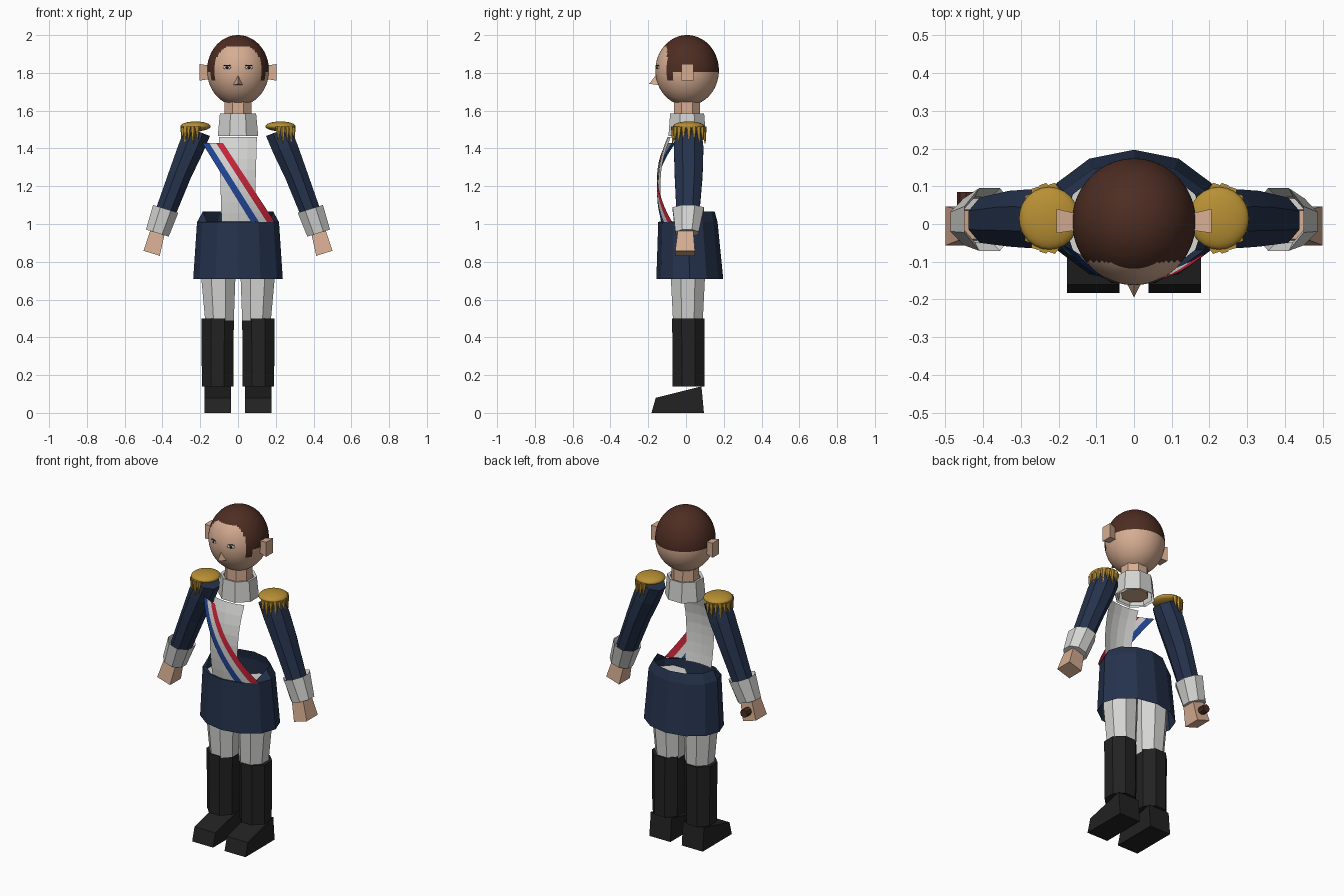
import bpy, bmesh, math
from math import sin, cos, pi
from mathutils import Vector

cube = bpy.data.objects.get("Cube")
if cube:
    bpy.data.objects.remove(cube, do_unlink=True)


def material(name, rgb):
    m = bpy.data.materials.new(name)
    m.use_nodes = True
    col = (*rgb, 1)
    m.diffuse_color = col
    m.node_tree.nodes["Principled BSDF"].inputs["Base Color"].default_value = col
    return m


SKIN = material("skin", (0.68, 0.42, 0.29))
HAIR = material("dark brown", (0.075, 0.026, 0.016))
NAVY = material("navy", (0.019, 0.033, 0.075))
WHITE = material("off white", (0.66, 0.66, 0.65))
BLACK = material("black", (0.016, 0.016, 0.016))
GOLD = material("gold", (0.48, 0.28, 0.035))
RED = material("red", (0.58, 0.018, 0.04))
BLUE = material("blue", (0.015, 0.06, 0.30))


def finish(bm, name, mats, smooth=False, fix=True):
    if fix:
        bmesh.ops.recalc_face_normals(bm, faces=bm.faces)
    mesh = bpy.data.meshes.new(name)
    bm.to_mesh(mesh)
    bm.free()
    for m in mats:
        mesh.materials.append(m)
    for p in mesh.polygons:
        p.use_smooth = smooth
    obj = bpy.data.objects.new(name, mesh)
    bpy.context.collection.objects.link(obj)
    return obj


def loft(name, mat, rings, n=8, side=1, tilt=0, phase=0.5, caps=(True, True)):
    """Skin rings (x, y, z, rx, ry); tilt turns the ring planes about y."""
    bm = bmesh.new()
    grow = 1 / cos(pi / n) if phase else 1
    loops = []
    for x, y, z, rx, ry in rings:
        loop = []
        for i in range(n):
            a = (i + phase) * 2 * pi / n
            u, v = grow * rx * cos(a), grow * ry * sin(a)
            loop.append(bm.verts.new((side * (x + u * cos(tilt)), y + v, z + u * sin(tilt))))
        loops.append(loop)
    for a, b in zip(loops, loops[1:]):
        for i in range(n):
            j = (i + 1) % n
            bm.faces.new((a[i], a[j], b[j], b[i]))
    if caps[0]:
        bm.faces.new(loops[0])
    if caps[1]:
        bm.faces.new(loops[-1])
    return finish(bm, name, [mat])


def ball(name, mats, centre, size, segs=24, rings=16, turn=0):
    bm = bmesh.new()
    bmesh.ops.create_uvsphere(bm, u_segments=segs, v_segments=rings, radius=1)
    bmesh.ops.scale(bm, vec=size, verts=bm.verts)
    obj = finish(bm, name, mats, smooth=True)
    obj.location = centre
    obj.rotation_euler.z = turn
    return obj


def sheet(name, mats, nu, nv, point):
    """Open surface; material index follows the column across u."""
    bm = bmesh.new()
    g = [[bm.verts.new(point(i / nu, j / nv)) for i in range(nu + 1)] for j in range(nv + 1)]
    for j in range(nv):
        for i in range(nu):
            f = bm.faces.new((g[j][i], g[j][i + 1], g[j + 1][i + 1], g[j + 1][i]))
            f.material_index = i % len(mats)
    return finish(bm, name, mats, fix=False)


# Head with painted hair: crown, back and sideburns
head_c = Vector((0, 0.006, 1.813))
head = ball("head", [SKIN, HAIR], head_c, (0.164, 0.168, 0.187), 80, 64)
for p in head.data.polygons:
    c = p.center + head_c
    crown = c.z > 1.936
    back = c.z > 1.808 and c.y > -0.095
    sideburn = c.z > 1.755 and -0.1 < c.y < -0.07
    p.material_index = int(crown or back or sideburn)

# Nose
bm = bmesh.new()
tip, top, l, r = [bm.verts.new(p) for p in
                  ((0, -0.195, 1.742), (0, -0.15, 1.80), (0.028, -0.14, 1.735), (-0.028, -0.14, 1.735))]
for f in ((tip, top, l), (tip, r, top), (tip, l, r), (top, r, l)):
    bm.faces.new(f)
finish(bm, "nose", [SKIN])

# Neck and collar
loft("neck", SKIN, [(0, 0.005, 1.48, 0.072, 0.07), (0, 0.005, 1.67, 0.072, 0.068)])
loft("collar", WHITE, [(0, 0.006, 1.465, 0.107, 0.099), (0, 0.006, 1.585, 0.096, 0.09),
                       (0, 0.006, 1.582, 0.08, 0.076), (0, 0.006, 1.47, 0.095, 0.088)],
     caps=(False, False))


# Curved chest shared by the shirt front and the sash
def chest_y(x, z):
    k = 0.9 if z > 1.22 else 0.4
    return -0.15 + k * (z - 1.22) ** 2 + 1.7 * x * x


def shirt_point(u, v):
    z = 1.0 + 0.46 * v
    x = (2 * u - 1) * (0.087 + 0.013 * v)
    return x, chest_y(x, z), z


def sash_point(u, v):
    z = 1.01 + 0.42 * v
    x = (0.07 - 0.26 * v) + u * (0.125 - 0.015 * v)
    return x, chest_y(x, z) - 0.005, z


sheet("shirt_front", [WHITE], 4, 8, shirt_point)
sheet("sash", [BLUE, WHITE, RED], 3, 16, sash_point)

# Coat skirt, with a raised lip at the back of the waist
coat = loft("coat_skirt", NAVY, [(0, 0.02, 0.71, 0.237, 0.177), (0, 0.01, 1.01, 0.217, 0.157),
                                 (0, 0.005, 1.065, 0.187, 0.147)],
            n=12, phase=0, caps=(False, False))
for v in coat.data.vertices:
    if v.co.z > 1.06 and v.co.y < 0:
        v.co.z = 1.012

for s, label in ((1, "left"), (-1, "right")):
    # Ear and eye
    loft(label + "_ear", SKIN, [(0.14, 0.005, 1.803, 0.034, 0.02), (0.205, 0.008, 1.803, 0.044, 0.032)],
         n=4, side=s, tilt=pi / 2)
    turn = s * 0.36
    ball(label + "_eye", [WHITE], (s * 0.058, -0.150, 1.828), (0.022, 0.004, 0.009), 12, 8, turn)
    ball(label + "_pupil", [BLACK], (s * 0.058, -0.153, 1.828), (0.008, 0.003, 0.008), 10, 6, turn)
    ball(label + "_lashes", [BLACK], (s * 0.058, -0.150, 1.839), (0.022, 0.004, 0.003), 10, 6, turn)

    # Sleeve, cuff and hand
    loft(label + "_sleeve", NAVY, [(0.212, 0.012, 1.49, 0.068, 0.07), (0.25, 0.014, 1.40, 0.068, 0.078),
                                   (0.308, 0.014, 1.26, 0.06, 0.074), (0.388, 0.01, 1.05, 0.054, 0.06)],
         side=s, tilt=0.36)
    loft(label + "_cuff", WHITE, [(0.40, 0.012, 1.04, 0.055, 0.06), (0.383, 0.012, 1.08, 0.07, 0.083),
                                  (0.427, 0.006, 0.952, 0.063, 0.062)],
         side=s, tilt=0.3, caps=(False, True))
    loft(label + "_hand", SKIN, [(0.42, -0.002, 0.98, 0.038, 0.038), (0.457, -0.005, 0.845, 0.045, 0.052)],
         n=4, side=s, tilt=-0.0 + 0.3)

    # Epaulette with a pointed fringe round the outside
    ex, ey = 0.225, 0.015
    ball(label + "_epaulette", [GOLD], (s * ex, ey, 1.517), (0.08, 0.083, 0.026))
    for i in range(11):
        a = (i / 10 - 0.5) * pi * 1.1
        x, y = ex + 0.066 * cos(a), ey + 0.08 * sin(a)
        drop = 0.09 if i % 2 else 0.07
        loft(f"{label}_fringe_{i}", GOLD, [(x, y, 1.515, 0.013, 0.013),
                                           (x + 0.008 * cos(a), y + 0.008 * sin(a), 1.515 - drop, 0.002, 0.002)],
             n=5, side=s)

    # Trouser leg, boot shaft and wedge-shaped foot
    loft(label + "_trouser", WHITE, [(0.098, 0.01, 0.49, 0.076, 0.079), (0.104, 0.01, 0.71, 0.09, 0.09),
                                     (0.106, 0.01, 0.97, 0.094, 0.098)], side=s)
    loft(label + "_boot", BLACK, [(0.108, 0.013, 0.14, 0.083, 0.085), (0.108, 0.013, 0.50, 0.086, 0.086)],
         side=s)
    bm = bmesh.new()
    profile = ((-0.183, 0), (0.095, 0), (0.082, 0.14), (-0.16, 0.08))
    a, b = [[bm.verts.new((s * x, y, z)) for y, z in profile] for x in (0.038, 0.178)]
    bm.faces.new(a)
    bm.faces.new(b)
    for i in range(4):
        j = (i + 1) % 4
        bm.faces.new((a[i], a[j], b[j], b[i]))
    finish(bm, label + "_foot", [BLACK])

# Small wooden peg behind the right hand
bm = bmesh.new()
bmesh.ops.create_cone(bm, cap_ends=True, segments=8, radius1=0.024, radius2=0.024, depth=0.06)
peg = finish(bm, "peg", [HAIR])
peg.location = (-0.445, 0.055, 0.90)
peg.rotation_euler.x = pi / 2
